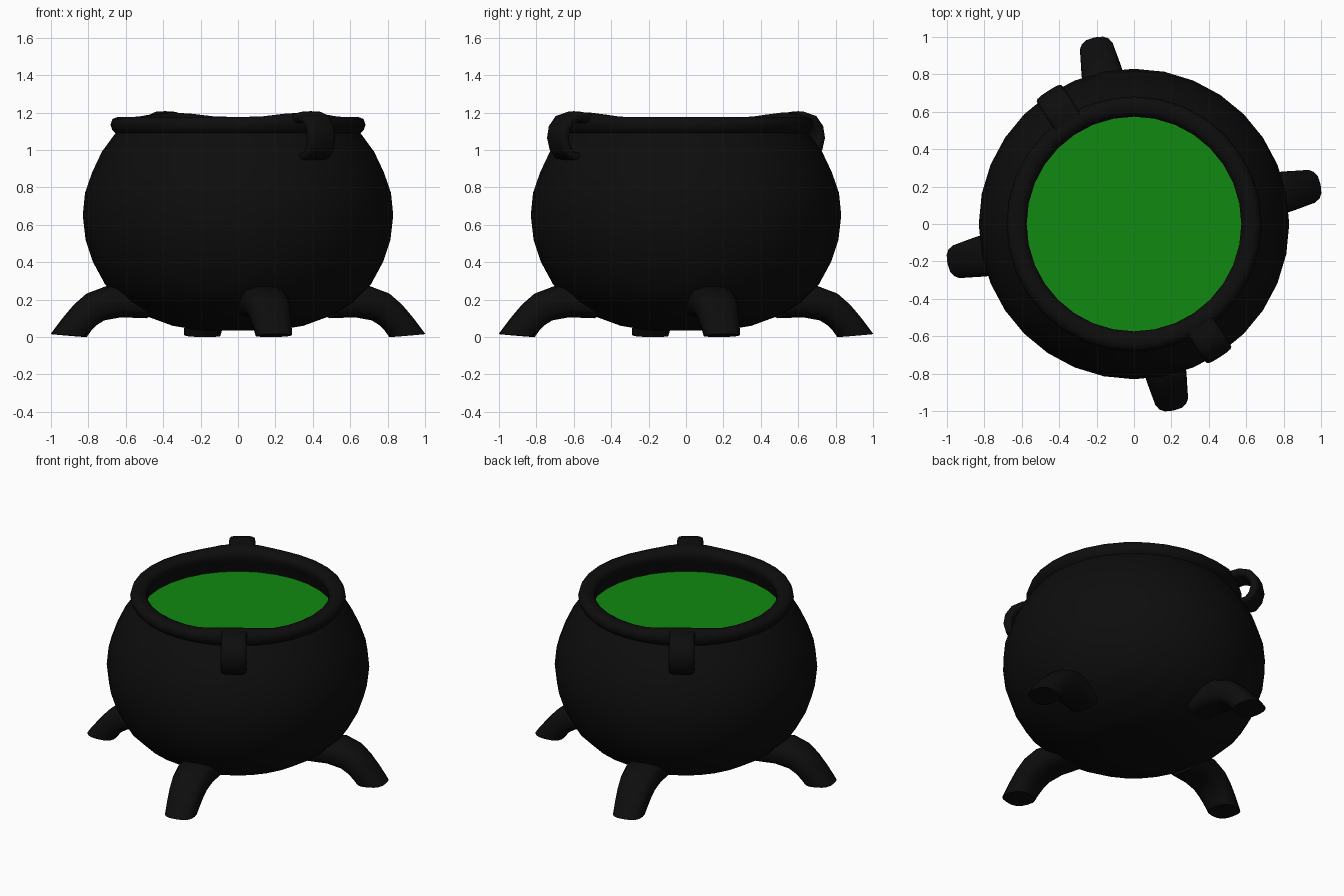
import bpy, bmesh, math

if "Cube" in bpy.data.objects:
    bpy.data.objects.remove(bpy.data.objects["Cube"])

SEG = 32
HANDLE_ANGLES = [math.radians(a) for a in (123, 303)]
LEG_ANGLES = [math.radians(a) for a in (12, 102, 192, 282)]


def material(name, rgb):
    m = bpy.data.materials.new(name)
    m.diffuse_color = (*rgb, 1)
    m.use_nodes = True
    m.node_tree.nodes["Principled BSDF"].inputs["Base Color"].default_value = m.diffuse_color
    return m


IRON = material("black iron", (0.004, 0.004, 0.004))
BREW = material("green brew", (0.005, 0.25, 0.005))


def finish(name, bm, mat, angle=50):
    bmesh.ops.recalc_face_normals(bm, faces=bm.faces[:])
    me = bpy.data.meshes.new(name)
    bm.to_mesh(me)
    bm.free()
    ob = bpy.data.objects.new(name, me)
    bpy.context.collection.objects.link(ob)
    me.materials.append(mat)
    bpy.ops.object.select_all(action='DESELECT')
    ob.select_set(True)
    bpy.context.view_layer.objects.active = ob
    bpy.ops.object.shade_smooth_by_angle(angle=math.radians(angle))
    return ob


def skin(bm, rings):
    n = len(rings[0])
    for a, b in zip(rings, rings[1:]):
        for i in range(n):
            j = (i + 1) % n
            bm.faces.new((a[i], a[j], b[j], b[i]))


def rim_lift(t):
    # the rim swells upward where a handle grows out of it
    d = min(abs(math.remainder(t - h, math.tau)) for h in HANDLE_ANGLES)
    reach = math.radians(28)
    return 0.5 + 0.5 * math.cos(math.pi * d / reach) if d < reach else 0.0


def lathe(name, profile, mat):
    bm = bmesh.new()
    rings = []
    for r, z, lift in profile:
        ring = []
        for i in range(SEG):
            t = math.tau * i / SEG
            ring.append(bm.verts.new((r * math.cos(t), r * math.sin(t),
                                      z + lift * rim_lift(t))))
        rings.append(ring)
    skin(bm, rings)
    bm.faces.new(rings[0])
    return finish(name, bm, mat)


def limb(name, sections, angle, power, sides=16):
    """Loft rounded sections given as (outer r, z), (inner r, z), width."""
    bm = bmesh.new()
    ca, sa = math.cos(angle), math.sin(angle)
    rings = []
    for (r1, z1), (r0, z0), w in sections:
        ring = []
        for i in range(sides):
            t = math.tau * i / sides
            c, s = math.cos(t), math.sin(t)
            u = math.copysign(abs(c) ** power, c)
            v = math.copysign(abs(s) ** power, s) * w / 2
            r = (r1 + r0) / 2 + u * (r1 - r0) / 2
            z = (z1 + z0) / 2 + u * (z1 - z0) / 2
            ring.append(bm.verts.new((r * ca - v * sa, r * sa + v * ca, z)))
        rings.append(ring)
    skin(bm, rings)
    bm.faces.new(rings[0])
    bm.faces.new(rings[-1])
    return finish(name, bm, IRON)


# pot: round belly, rolled rim and inner wall down to the liquid
lathe("pot", [
    (0.20, 0.035, 0), (0.35, 0.06, 0), (0.50, 0.115, 0), (0.62, 0.19, 0),
    (0.71, 0.28, 0), (0.775, 0.40, 0), (0.815, 0.52, 0), (0.83, 0.65, 0),
    (0.818, 0.77, 0), (0.78, 0.88, 0), (0.728, 0.99, 0), (0.655, 1.09, 0),
    (0.672, 1.105, 0), (0.682, 1.135, .01), (0.672, 1.165, .02),
    (0.645, 1.176, .025), (0.61, 1.174, .025), (0.583, 1.16, .02),
    (0.574, 1.135, 0), (0.585, 1.10, 0), (0.60, 1.06, 0), (0.61, 1.02, 0)], IRON)

# liquid surface
bm = bmesh.new()
bmesh.ops.create_circle(bm, cap_ends=True, segments=SEG, radius=0.612)
for v in bm.verts:
    v.co.z = 1.022
liquid = finish("liquid", bm, BREW)
if liquid.data.polygons[0].normal.z < 0:
    liquid.data.flip_normals()

# loop handles curling from the rim down to the belly
W = 0.165
for k, a in enumerate(HANDLE_ANGLES):
    limb(f"handle_{k + 1}", [
        ((0.63, 1.195), (0.63, 1.13), W), ((0.715, 1.207), (0.71, 1.15), W),
        ((0.79, 1.185), (0.755, 1.135), W), ((0.835, 1.13), (0.78, 1.10), W),
        ((0.847, 1.065), (0.785, 1.06), W), ((0.83, 1.0), (0.775, 1.02), W),
        ((0.79, 0.952), (0.75, 0.99), W), ((0.71, 0.94), (0.70, 0.985), W)],
        a, 0.55)

# splayed, curved legs with flat soles
for k, a in enumerate(LEG_ANGLES):
    limb(f"leg_{k + 1}", [
        ((0.55, 0.26), (0.50, 0.10), 0.24), ((0.72, 0.272), (0.64, 0.105), 0.238),
        ((0.82, 0.235), (0.735, 0.088), 0.228), ((0.89, 0.175), (0.78, 0.06), 0.218),
        ((0.955, 0.10), (0.81, 0.03), 0.205), ((1.02, 0.016), (0.83, 0.0), 0.19)],
        a, 0.75)
